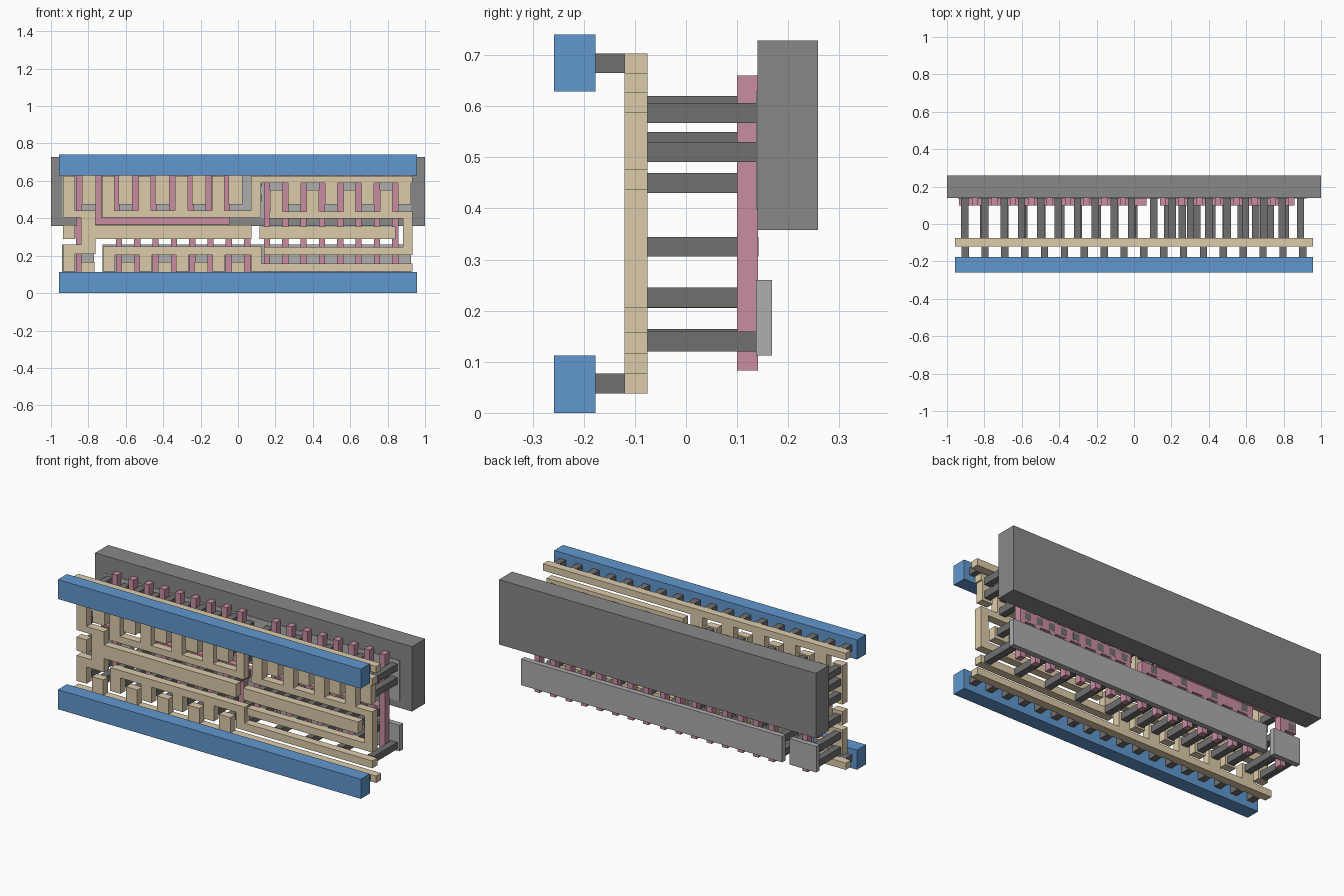
import bpy, bmesh

if "Cube" in bpy.data.objects:
    bpy.data.objects.remove(bpy.data.objects["Cube"])

# Layer depths (y ranges)
BLUE, VIA, TAN = (-.258, -.177), (-.177, -.12), (-.12, -.075)
CONTACT, POLY = (-.075, .1415), (.10, .141)
DIFF, WELL = (.137, .168), (.14, .258)
P = .098                      # gate pitch


def layer(name, rects, ys, color=None):
    """One object made of rectangles (x0, x1, z0, z1) extruded over ys."""
    bm = bmesh.new()
    y0, y1 = ys
    for x0, x1, z0, z1 in rects:
        r = bmesh.ops.create_cube(bm, size=1)
        for v in r['verts']:
            v.co = (x1 if v.co.x > 0 else x0, y1 if v.co.y > 0 else y0,
                    z1 if v.co.z > 0 else z0)
    me = bpy.data.meshes.new(name)
    bm.to_mesh(me)
    bm.free()
    ob = bpy.data.objects.new(name, me)
    bpy.context.collection.objects.link(ob)
    if color:
        m = bpy.data.materials.get(color[0]) or bpy.data.materials.new(color[0])
        m.diffuse_color = color[1]
        m.use_nodes = True
        m.node_tree.nodes["Principled BSDF"].inputs["Base Color"].default_value = m.diffuse_color
        me.materials.append(m)
    return ob


def col(x, w, z0, z1):
    return (x - w / 2, x + w / 2, z0, z1)


def sq(x, z):
    return (x - .0195, x + .0195, z - .0195, z + .0195)


def row(start, n, step=2 * P):
    return [start + i * step for i in range(n)]


blue = ("blue", (.12, .31, .62, 1))
tan = ("tan", (.72, .60, .40, 1))
pink = ("pink", (.58, .27, .36, 1))
dark = ("dark_grey", (.16, .16, .16, 1))
grey = ("mid_grey", (.25, .25, .25, 1))
pale = ("pale_grey", (.42, .42, .42, 1))

# Finger positions
up_rail, up_node = row(-.797, 5), row(-.694, 4)
low_rail, low_node = row(-.588, 4), row(-.69, 4)
out_x, node_x = row(.204, 4), row(.106, 5)

# Power rails and the pegs behind them
layer("power_rails", [(-.956, .956, 0, .112), (-.956, .956, .629, .74)], BLUE, blue)
layer("rail_vias", [sq(x, z) for x in row(-.903, 18, .1062) for z in (.0575, .684)],
      VIA, dark)

# Tan wiring: rails with fingers
layer("upper_inner_rail", [(-.956, .956, .664, .703)]
      + [col(x, .075, .475, .67) for x in up_rail], TAN, tan)
layer("lower_inner_rail", [(-.956, .956, .038, .077)]
      + [col(x, .072, .07, .165) for x in low_rail + [-.803]], TAN, tan)
# Inverter wiring and the long middle bar
layer("inverter_wire", [(-.936, -.872, .405, .627), (-.936, -.762, .405, .441),
                        (-.84, -.762, .21, .441), (-.936, -.762, .21, .26),
                        (-.936, -.872, .115, .26), (-.84, .072, .288, .365)], TAN, tan)
layer("enable_pad", [(-.936, -.872, .288, .365)], TAN, tan)
# Upper and lower comb wires
layer("upper_comb", [(-.727, .122, .403, .441), (.07, .122, .403, .627),
                     (.07, .932, .588, .627)]
      + [col(x, .068, .41, .627) for x in up_node]
      + [col(x, .068, .475, .6) for x in node_x[1:]], TAN, tan)
layer("lower_comb", [(-.722, .126, .205, .248), (.07, .126, .115, .248),
                     (.07, .932, .115, .157)]
      + [col(x, .066, .115, .22) for x in low_node], TAN, tan)
# Output loop and input bar
layer("output_loop", [(.165, .932, .40, .437), (.882, .932, .205, .437),
                      (.14, .932, .205, .247)]
      + [col(x, .066, .41, .55) for x in out_x], TAN, tan)
layer("input_bar", [(.116, .842, .288, .355)], TAN, tan)

# Contacts between wiring and the back layers
c = [sq(x, z) for x in up_rail + node_x for z in (.51, .587)]
c += [sq(x, z) for x in up_node for z in (.45, .53, .6)]
c += [sq(x, z) for x in out_x for z in (.45, .53)]
c += [sq(-.905, z) for z in (.45, .53, .6, .14, .225)]
c += [sq(x, .14) for x in low_rail + node_x + [-.803]]
c += [sq(x, z) for x in low_node for z in (.145, .226)]
c += [sq(x, .226) for x in out_x]
c += [sq(x, .325) for x in row(.18, 9, .0785) + row(-.6, 4, 2 * P) + [-.905]]
layer("contacts", c, CONTACT, dark)

# Pink gate strips and their joining bars
layer("left_gates", [col(-.85, .033, .083, .66), (-.936, -.85, .296, .355),
                     (-.866, -.047, .367, .403)]
      + [col(x, .033, .367, .66) for x in row(-.745, 8, P)], POLY, pink)
layer("lower_gates", [(-.655, .065, .292, .348)]
      + [col(x, .033, .083, .348) for x in row(-.637, 8, P)], POLY, pink)
layer("right_gates", [(.14, .857, .292, .355)]
      + [col(x, .033, .083, .66) for x in row(.155, 8, P)], POLY, pink)

# Back plates
layer("lower_back_strips", [(-.94, -.77, .112, .26), (-.725, .925, .112, .26)], DIFF, pale)
layer("upper_back_strip", [(-.94, .925, .398, .629)], DIFF, pale)
layer("back_plate", [(-1, 1, .358, .728)], WELL, grey)
